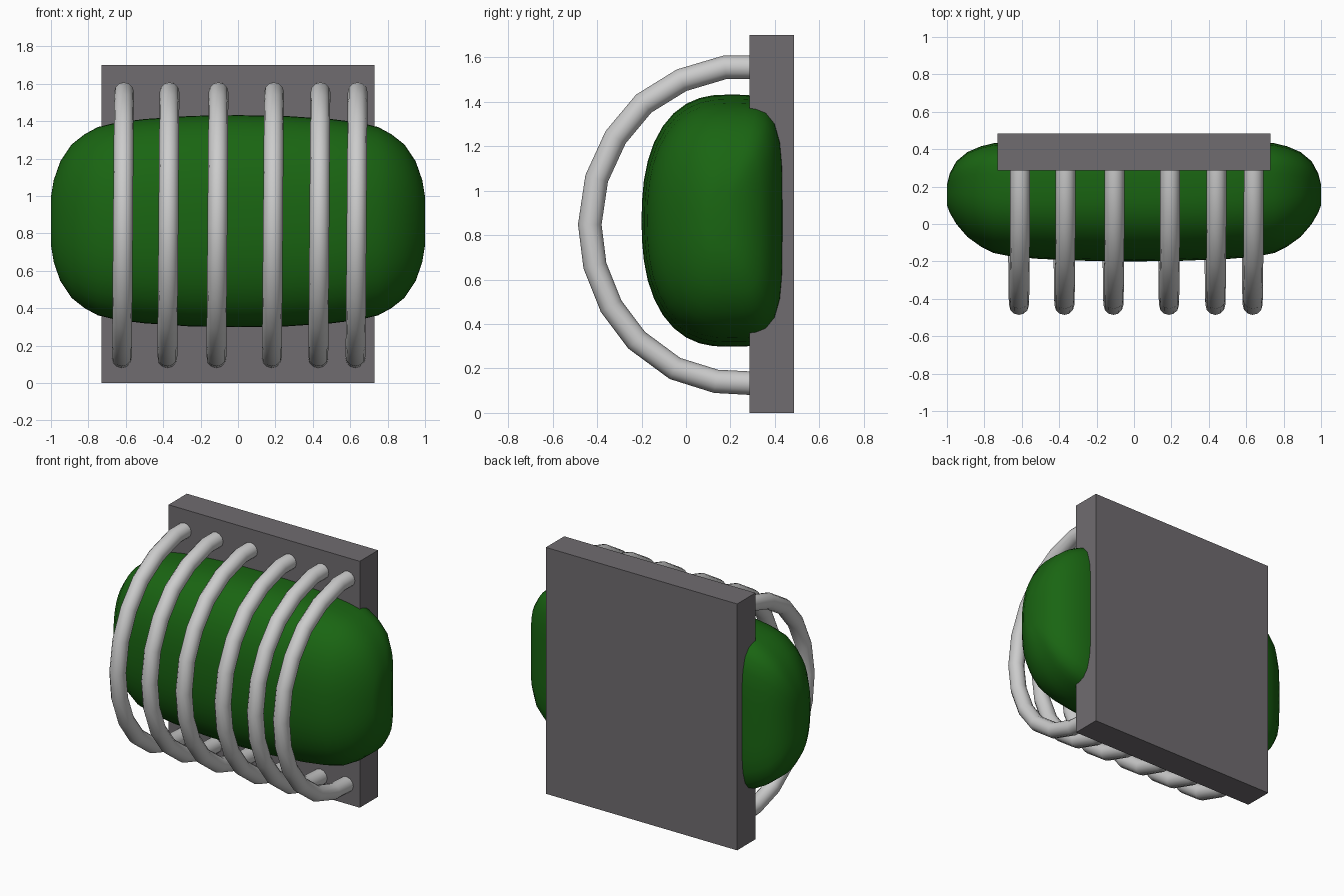
import bpy, bmesh, math

if "Cube" in bpy.data.objects:
    bpy.data.objects.remove(bpy.data.objects["Cube"])


def paint(obj, name, color):
    mat = bpy.data.materials.new(name)
    mat.diffuse_color = (*color, 1)
    mat.use_nodes = True
    mat.node_tree.nodes["Principled BSDF"].inputs["Base Color"].default_value = mat.diffuse_color
    obj.data.materials.append(mat)


def smooth(obj, angle):
    bpy.ops.object.select_all(action='DESELECT')
    obj.select_set(True)
    bpy.context.view_layer.objects.active = obj
    bpy.ops.object.shade_smooth_by_angle(angle=math.radians(angle))


# Back plate
bpy.ops.mesh.primitive_cube_add(size=1, location=(0, 0.385, 0.85))
plate = bpy.context.object
plate.name = "back_plate"
plate.scale = (1.46, 0.2, 1.7)
bpy.ops.object.transform_apply(location=False, rotation=False, scale=True)
paint(plate, "dark_grey", (0.16, 0.15, 0.16))

# Padded body: rounded sections lofted along x
# half of the stations: x, half height, front y, back y
HALF = [(0, .567, -.2, .445), (.25, .563, -.197, .445), (.5, .546, -.187, .442),
        (.65, .527, -.175, .438), (.75, .503, -.155, .432), (.82, .465, -.12, .415),
        (.89, .41, -.07, .385), (.95, .32, 0, .335), (.985, .22, .06, .27),
        (1, .13, .1, .21)]
STATIONS = [(-x, h, f, b) for x, h, f, b in HALF[:0:-1]] + HALF
SIDES = 40


def section(bm, x, h, front, back):
    mid = front + (back - front) * 0.59
    ring = []
    for i in range(SIDES):
        a = 2 * math.pi * i / SIDES
        c, s = math.cos(a), math.sin(a)
        n, reach = (4.5, back - mid) if c > 0 else (2.4, mid - front)
        r = (abs(c) ** n + abs(s) ** n) ** (-1 / n)
        ring.append(bm.verts.new((x, mid + reach * r * c, 0.865 + h * r * s)))
    return ring


bm = bmesh.new()
rings = [section(bm, *st) for st in STATIONS]
for r0, r1 in zip(rings, rings[1:]):
    for i in range(SIDES):
        j = (i + 1) % SIDES
        bm.faces.new((r0[i], r0[j], r1[j], r1[i]))
bm.faces.new(rings[0])
bm.faces.new(rings[-1])
bmesh.ops.recalc_face_normals(bm, faces=bm.faces)
mesh = bpy.data.meshes.new("padded_body")
bm.to_mesh(mesh)
bm.free()
body = bpy.data.objects.new("padded_body", mesh)
bpy.context.collection.objects.link(body)
paint(body, "green", (0.01, 0.13, 0.006))
smooth(body, 60)

# Curved bars, half rings with a slight sideways lean, ends set in the plate
ARC = [(.32, 1.555), (.175, 1.555), (-.02, 1.497), (-.19, 1.392), (-.317, 1.24),
       (-.402, 1.055), (-.433, .848), (-.41, .663), (-.337, .48), (-.222, .327),
       (-.05, .2), (.135, .142), (.32, .132)]


def bar(number, x):
    curve = bpy.data.curves.new("bar_path", 'CURVE')
    curve.dimensions = '3D'
    curve.bevel_depth = 0.053
    curve.bevel_resolution = 4
    curve.use_fill_caps = True
    spline = curve.splines.new('POLY')
    spline.points.add(len(ARC) - 1)
    for i, (y, z) in enumerate(ARC):
        lean = 0.006 * math.cos(math.pi * i / (len(ARC) - 1))
        spline.points[i].co = (x + lean, y, z, 1)
    obj = bpy.data.objects.new(f"curved_bar_{number}", curve)
    bpy.context.collection.objects.link(obj)
    bpy.ops.object.select_all(action='DESELECT')
    obj.select_set(True)
    bpy.context.view_layer.objects.active = obj
    bpy.ops.object.convert(target='MESH')
    smooth(bpy.context.object, 50)


for k, x in enumerate((-.615, -.372, -.11, .187, .435, .634)):
    bar(k + 1, x)
